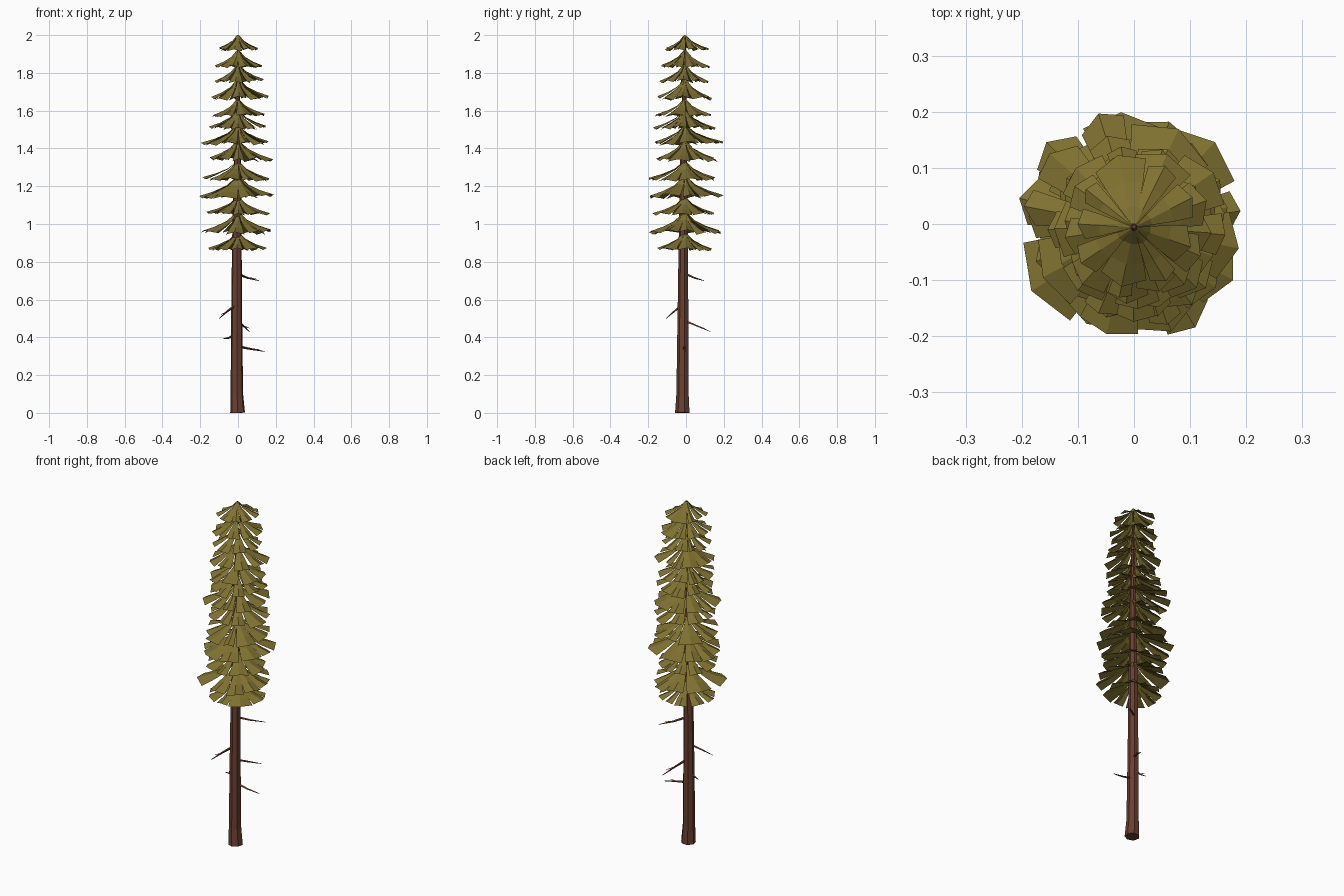
import bpy, bmesh, math, random
from mathutils import Vector

if "Cube" in bpy.data.objects:
    bpy.data.objects.remove(bpy.data.objects["Cube"])

random.seed(7)


def material(name, rgb):
    m = bpy.data.materials.new(name)
    m.diffuse_color = (*rgb, 1)
    m.use_nodes = True
    m.node_tree.nodes["Principled BSDF"].inputs["Base Color"].default_value = m.diffuse_color
    return m


bark = material("bark", (0.15, 0.05, 0.03))
needles = material("needles", (0.215, 0.165, 0.03))


def finish(bm, name, mat):
    me = bpy.data.meshes.new(name)
    bm.to_mesh(me)
    bm.free()
    me.materials.append(mat)
    ob = bpy.data.objects.new(name, me)
    bpy.context.collection.objects.link(ob)
    return ob


def tube(bm, path, radii, sides, turn=0.0):
    """Closed flat-sided tube through the path points."""
    rings = []
    for i, p in enumerate(path):
        d = (path[min(i + 1, len(path) - 1)] - path[max(i - 1, 0)]).normalized()
        u = d.cross(Vector((0, 1, 0)))
        u = (u if u.length > 0.1 else d.cross(Vector((1, 0, 0)))).normalized()
        v = u.cross(d)
        ring = []
        for k in range(sides):
            a = turn + math.tau * k / sides
            ring.append(bm.verts.new(p + (u * math.cos(a) + v * math.sin(a)) * radii[i]))
        rings.append(ring)
    for a, b in zip(rings, rings[1:]):
        for k in range(sides):
            j = (k + 1) % sides
            bm.faces.new((a[k], a[j], b[j], b[k]))
    bm.faces.new(rings[0])
    bm.faces.new(rings[-1])
    bmesh.ops.recalc_face_normals(bm, faces=bm.faces)


# Tapered trunk, slightly off centre at the foot
bm = bmesh.new()
tube(bm, [Vector(p) for p in ((-0.002, -0.018, 0), (-0.006, -0.017, 0.1), (-0.007, -0.015, 0.5),
                              (-0.006, -0.013, 0.9), (-0.002, -0.012, 1.4), (0, -0.005, 1.98))],
     (0.040, 0.034, 0.030, 0.026, 0.018, 0.004), 7, 0.2)
finish(bm, "trunk", bark)

# Dead twigs: base, middle, tip, with a small side fork
twigs = [
    ((0.00, 0.00, 0.735), (0.05, 0.045, 0.715), (0.11, 0.095, 0.70)),
    ((-0.02, -0.03, 0.565), (-0.06, -0.065, 0.535), (-0.10, -0.105, 0.50)),
    ((0.00, 0.00, 0.485), (0.03, 0.06, 0.46), (0.06, 0.13, 0.43)),
    ((-0.02, -0.01, 0.41), (-0.05, -0.01, 0.397), (-0.08, 0.00, 0.392)),
    ((0.01, -0.01, 0.35), (0.07, -0.01, 0.338), (0.14, 0.00, 0.325)),
]
bm = bmesh.new()
for pts in twigs:
    a, b, c = map(Vector, pts)
    tube(bm, [a, b, c], (0.007, 0.005, 0.0015), 4)
    side = (c - b).cross(Vector((0, 0, 1))).normalized() * 0.014
    tube(bm, [b, b + (c - b) * 0.6 + side + Vector((0, 0, 0.006))], (0.0035, 0.001), 3)
finish(bm, "dead_twigs", bark)

# Needle tiers: apex z, rim z, then reach toward -x, +x, -y, +y
tiers = [
    (2.00, 1.92, .115, .115, .125, .140), (1.92, 1.825, .145, .150, .130, .140),
    (1.845, 1.75, .140, .155, .140, .135), (1.765, 1.66, .160, .180, .165, .145),
    (1.66, 1.57, .150, .160, .165, .155), (1.60, 1.505, .165, .165, .165, .170),
    (1.52, 1.42, .200, .180, .190, .210), (1.44, 1.335, .165, .190, .165, .175),
    (1.33, 1.23, .190, .180, .200, .180), (1.25, 1.14, .205, .210, .220, .220),
    (1.14, 1.05, .190, .175, .190, .175), (1.06, .95, .210, .190, .210, .195),
    (.955, .86, .170, .165, .170, .155),
]


def bough(bm, apex, drop, reach, ang, half):
    """One drooping panel: ridge line with lower side edges."""
    rows = []
    for f, fall, spread in ((0.05, 0, 1), (0.28, .40, 1), (0.62, .70, .97), (1, .93, .9)):
        row = []
        for s in (-1, 0, 1):
            r = reach * f * (1 if s == 0 or f < 1 else random.uniform(.88, .97))
            a = ang + s * half * spread
            z = apex - drop * fall - abs(s) * drop * 0.12 * f
            row.append(bm.verts.new((r * math.cos(a), r * math.sin(a) - 0.006, z)))
        rows.append(row)
    for p, q in zip(rows, rows[1:]):
        for k in (0, 1):
            bm.faces.new((p[k], q[k], q[k + 1], p[k + 1]))


for i, (top, rim, xn, xp, yn, yp) in enumerate(tiers):
    bm = bmesh.new()
    # Uneven sectors: some broad panels, some narrow boughs
    weights = [random.uniform(0.6, 1.5) for _ in range(9)]
    ang = random.uniform(0, math.tau)
    for w in weights:
        width = math.tau * w / sum(weights)
        a = ang + width / 2
        ang += width
        c, s = math.cos(a), math.sin(a)
        reach = c * c * (xp if c > 0 else xn) + s * s * (yp if s > 0 else yn)
        bough(bm, top, (top - rim) * random.uniform(.88, 1.02), reach * random.uniform(.86, 1.03),
              a, width / 2 * random.uniform(.8, 1.06))
    finish(bm, f"needle_tier_{i + 1}", needles)
